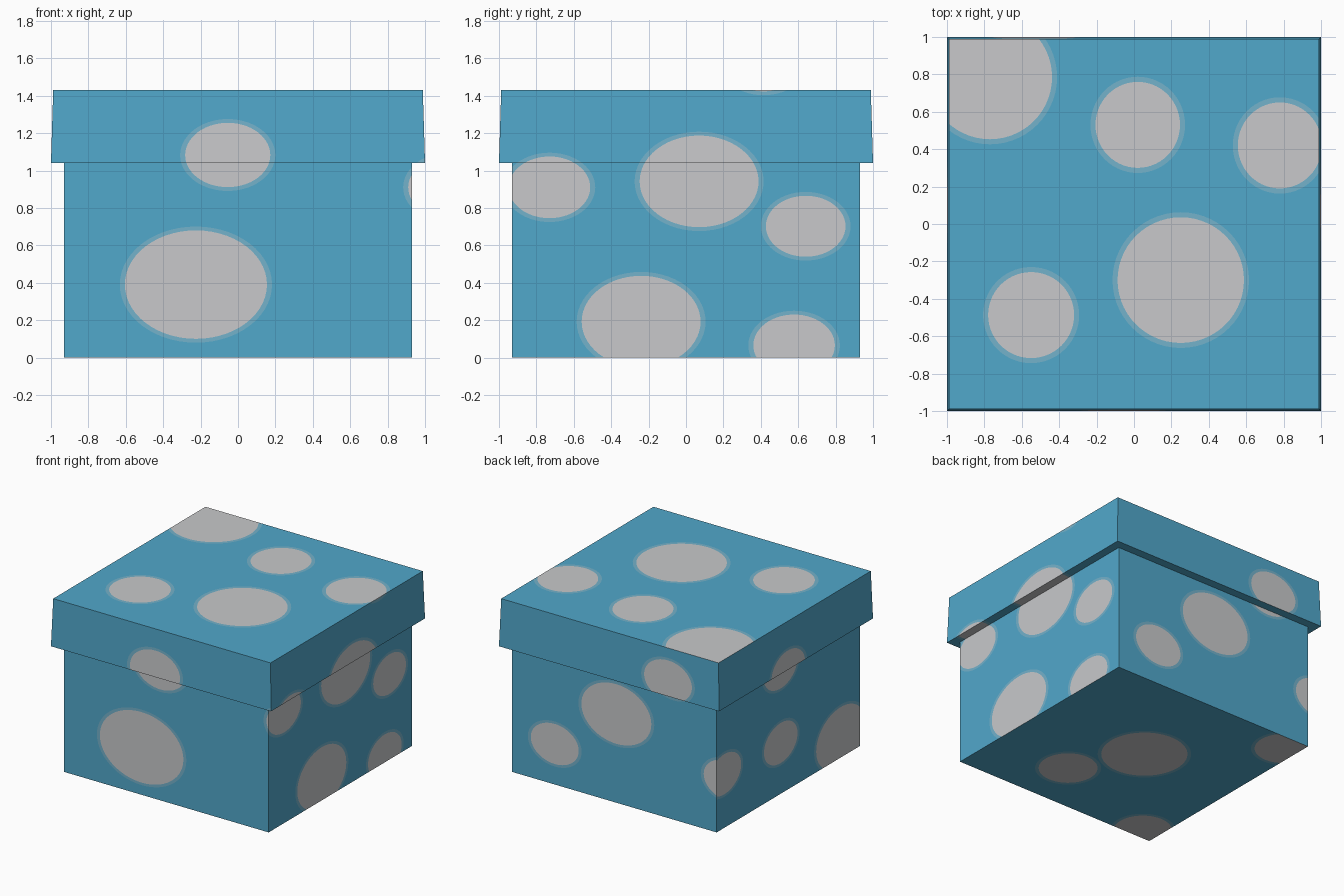
import bpy, math
from mathutils import Vector, Matrix
from mathutils.geometry import delaunay_2d_cdt

if "Cube" in bpy.data.objects:
    bpy.data.objects.remove(bpy.data.objects["Cube"])

RING = 0.027           # pale rim around every spot
BODY, LID, SEAM, TOP = 0.93, 1.0, 1.04, 1.43
LID_TOP = 0.988        # lid tapers slightly inward


def material(name, rgb):
    m = bpy.data.materials.new(name)
    m.diffuse_color = (*rgb, 1)
    m.use_nodes = True
    m.node_tree.nodes["Principled BSDF"].inputs["Base Color"].default_value = m.diffuse_color
    return m


MATS = [material("box_blue", (0.083, 0.392, 0.597)),
        material("rim_pale_blue", (0.174, 0.445, 0.597)),
        material("spot_grey", (0.578, 0.584, 0.597))]


def panel(data, outline, spots, place):
    """Cut elliptical spots into a flat panel; place maps (u, v) to 3D."""
    (u0, v0), (u1, v1) = outline
    pts = [Vector(p) for p in ((u0, v0), (u1, v0), (u1, v1), (u0, v1))]
    edges = [(0, 1), (1, 2), (2, 3), (3, 0)]
    n = 56
    for cu, cv, ru, rv in spots:
        for grow in (0, RING):
            s = len(pts)
            for i in range(n):
                a = math.tau * i / n
                pts.append(Vector((cu + (ru + grow) * math.cos(a),
                                   cv + (rv + grow * rv / ru) * math.sin(a))))
                edges.append((s + i, s + (i + 1) % n))
    vs, _, fs, *_ = delaunay_2d_cdt(pts, edges, [], 0, 1e-6)
    verts, faces, mats = data
    base = len(verts)
    verts += [place(p.x, p.y) for p in vs]
    for f in fs:
        a, b, c = (vs[i] for i in f)
        m = (a + b + c) / 3
        if not (u0 < m.x < u1 and v0 < m.y < v1):
            continue
        f = list(f) if (b - a).cross(c - a) > 0 else list(f)[::-1]
        mat = 0
        for cu, cv, ru, rv in spots:
            du, dv = m.x - cu, (m.y - cv) * ru / rv
            d = math.hypot(du, dv)
            mat = max(mat, 2 if d < ru else 1 if d < ru + RING else 0)
        faces.append([base + i for i in f])
        mats.append(mat)


def side(data, k, r0, r1, z0, z1, spots):
    """Side panel number k (front, right, back, left), r0 wide below, r1 above."""
    rot = Matrix.Rotation(k * math.pi / 2, 3, 'Z')

    def place(u, z):
        r = r0 + (r1 - r0) * (z - z0) / (z1 - z0)
        return rot @ Vector((u * r / r0, -r, z))
    panel(data, ((-r0, z0), (r0, z1)), spots, place)


def build(name, data):
    verts, faces, mats = data
    me = bpy.data.meshes.new(name)
    me.from_pydata(verts, [], faces)
    for m in MATS:
        me.materials.append(m)
    me.polygons.foreach_set("material_index", mats)
    me.update()
    bpy.context.collection.objects.link(bpy.data.objects.new(name, me))


# Spots: centre u, centre v, radii
S, B = (0.218, 0.165), (0.318, 0.245)
side_spots = [
    [(-0.225, 0.39, 0.38, 0.29), (-0.055, 1.083, 0.228, 0.172), (1.128, 0.91, *S)],
    [(0.07, 0.942, *B), (0.64, 0.702, 0.213, 0.163), (-0.24, 0.192, *B),
     (0.578, 0.065, *S), (-0.73, 0.91, *S), (0.42, 1.588, *S)],
    [(-0.542, 0.333, *S), (0.018, 0.729, *B), (0.536, 1.165, *S), (1.03, 0.45, *S)],
    [(-0.83, 0.44, *S), (-0.098, 0.417, *S), (0.68, 0.17, *B), (-0.10, 1.03, *S)],
]
top_spots = [(0.02, 0.53, 0.226, 0.23), (0.78, 0.42, 0.225, 0.23),
             (0.25, -0.30, 0.338, 0.336), (-0.55, -0.487, 0.23, 0.23),
             (-0.77, 0.785, 0.332, 0.332)]
bottom_spots = [(0.245, 0.48, 0.222, 0.222), (-0.06, -0.05, 0.325, 0.325),
                (-0.81, -0.79, 0.22, 0.22), (-0.787, 0.836, 0.22, 0.22)]
# Spots running over the lid's lower rim (v is -y)
rim_spots = [(0.97, -0.07, 0.28, 0.28), (0.97, 0.73, 0.14, 0.14),
             (-0.05, 0.97, 0.21, 0.21), (-0.97, -0.10, 0.21, 0.21)]

# Box body
body = ([], [], [])
for k in range(4):
    side(body, k, BODY, BODY, 0, SEAM, side_spots[k])
panel(body, ((-BODY, -BODY), (BODY, BODY)), bottom_spots,
      lambda u, v: Vector((u, -v, 0)))
build("box_body", body)

# Lid with overhanging rim
lid = ([], [], [])
for k in range(4):
    side(lid, k, LID, LID_TOP, SEAM, TOP, side_spots[k])
panel(lid, ((-LID_TOP, -LID_TOP), (LID_TOP, LID_TOP)), top_spots,
      lambda u, v: Vector((u, v, TOP)))
panel(lid, ((-LID, -LID), (LID, LID)), rim_spots,
      lambda u, v: Vector((u, -v, SEAM)))
build("box_lid", lid)
